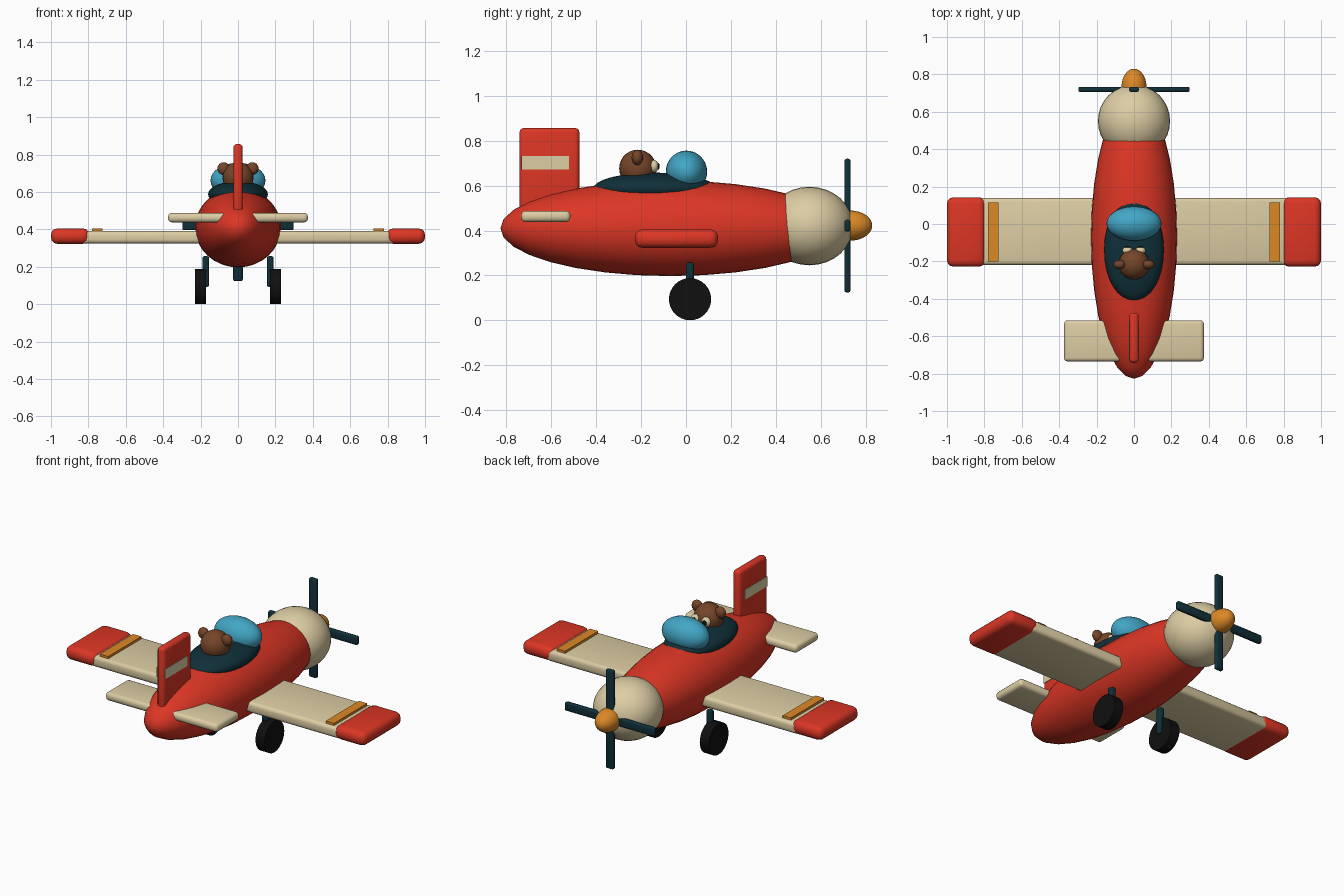
import bpy, bmesh, math
from mathutils import Matrix, Vector

if "Cube" in bpy.data.objects:
    bpy.data.objects.remove(bpy.data.objects["Cube"])


def material(name, rgb):
    m = bpy.data.materials.new(name)
    m.diffuse_color = (*rgb, 1)
    m.use_nodes = True
    m.node_tree.nodes["Principled BSDF"].inputs["Base Color"].default_value = m.diffuse_color
    return m


RED = material("red", (0.72, 0.037, 0.018))
CREAM = material("cream", (0.72, 0.61, 0.37))
ORANGE = material("orange", (0.72, 0.25, 0.02))
TEAL = material("dark teal", (0.005, 0.029, 0.04))
BLUE = material("sky blue", (0.055, 0.38, 0.56))
BROWN = material("brown", (0.18, 0.06, 0.022))
BLACK = material("black", (0.005, 0.005, 0.005))


def finish(name, bm, mat, angle=35):
    me = bpy.data.meshes.new(name)
    bm.to_mesh(me)
    bm.free()
    me.materials.append(mat)
    ob = bpy.data.objects.new(name, me)
    bpy.context.collection.objects.link(ob)
    bpy.ops.object.select_all(action='DESELECT')
    ob.select_set(True)
    bpy.context.view_layer.objects.active = ob
    bpy.ops.object.shade_smooth_by_angle(angle=math.radians(angle))
    return ob


def ellipsoid(name, centre, radii, mat, u=32, v=16, along_y=False):
    bm = bmesh.new()
    bmesh.ops.create_uvsphere(bm, u_segments=u, v_segments=v, radius=1)
    if along_y:
        bm.transform(Matrix.Rotation(-math.pi / 2, 4, 'X'))
    bm.transform(Matrix.Translation(centre) @ Matrix.Diagonal((*radii, 1)))
    return finish(name, bm, mat, 60)


def box(name, low, high, mat, bevel=0.0):
    """Box between two corners, with rounded edges."""
    low, high = Vector(low), Vector(high)
    bm = bmesh.new()
    bmesh.ops.create_cube(bm, size=1)
    bm.transform(Matrix.Translation((low + high) / 2) @ Matrix.Diagonal((*(high - low), 1)))
    if bevel:
        bmesh.ops.bevel(bm, geom=bm.edges[:], offset=bevel, segments=3,
                        profile=0.5, affect='EDGES')
    return finish(name, bm, mat)


def cylinder_x(name, centre, radius, width, mat, sides=32):
    bm = bmesh.new()
    bmesh.ops.create_cone(bm, cap_ends=True, segments=sides, radius1=radius,
                          radius2=radius, depth=width)
    bm.transform(Matrix.Translation(centre) @ Matrix.Rotation(math.pi / 2, 4, 'Y'))
    return finish(name, bm, mat)


# Body, nose cowl and spinner
ellipsoid("fuselage", (0, -0.07, 0.41), (0.23, 0.757, 0.213), RED, along_y=True)
ellipsoid("nose_cowl", (0, 0.55, 0.42), (0.193, 0.195, 0.175), CREAM, along_y=True)
ellipsoid("spinner", (0, 0.732, 0.422), (0.067, 0.098, 0.067), ORANGE, along_y=True)

# Crossed propeller blades
box("propeller_vertical", (-0.026, 0.706, 0.124), (0.026, 0.733, 0.72), TEAL, 0.01)
box("propeller_horizontal", (-0.298, 0.706, 0.396), (0.298, 0.733, 0.448), TEAL, 0.01)

# Main wing, tailplane and fin
box("main_wing", (-0.84, -0.219, 0.325), (0.84, 0.139, 0.391), CREAM, 0.02)
box("tailplane", (-0.374, -0.735, 0.438), (0.374, -0.515, 0.488), CREAM, 0.02)
box("fin", (-0.025, -0.742, 0.42), (0.025, -0.475, 0.857), RED, 0.02)

# Left and right parts
for side, s in (("left", -1), ("right", 1)):
    def span(a, b):
        return min(s * a, s * b), max(s * a, s * b)

    a, b = span(0.795, 1.0)
    box(side + "_wing_tip", (a, -0.228, 0.323), (b, 0.143, 0.405), RED, 0.034)
    a, b = span(0.725, 0.78)
    box(side + "_wing_stripe", (a, -0.2, 0.385), (b, 0.115, 0.405), ORANGE)
    a, b = span(0.024, 0.028)
    box(side + "_fin_stripe", (a, -0.734, 0.672), (b, -0.521, 0.732), CREAM)
    a, b = span(0.155, 0.19)
    box(side + "_gear_strut", (a, 0.0, 0.093), (b, 0.035, 0.257), TEAL, 0.01)
    cylinder_x(side + "_wheel", (s * 0.2, 0.018, 0.094), 0.094, 0.06, BLACK)
    # Pilot ears and eyes
    ellipsoid(side + "_ear", (s * 0.077, -0.217, 0.725), (0.033, 0.025, 0.034), BROWN, 20, 12)
    ellipsoid(side + "_eye", (s * 0.035, -0.142, 0.686), (0.028, 0.02, 0.028), CREAM, 16, 10)
    ellipsoid(side + "_pupil", (s * 0.035, -0.125, 0.686), (0.015, 0.008, 0.015), BLACK, 12, 8)

# Cockpit, windshield and pilot
ellipsoid("cockpit", (0, -0.14, 0.588), (0.16, 0.272, 0.07), TEAL)
ellipsoid("windshield", (0, 0.002, 0.662), (0.147, 0.092, 0.094), BLUE)
ellipsoid("pilot_head", (0, -0.215, 0.677), (0.083, 0.083, 0.083), BROWN, 24, 14)
